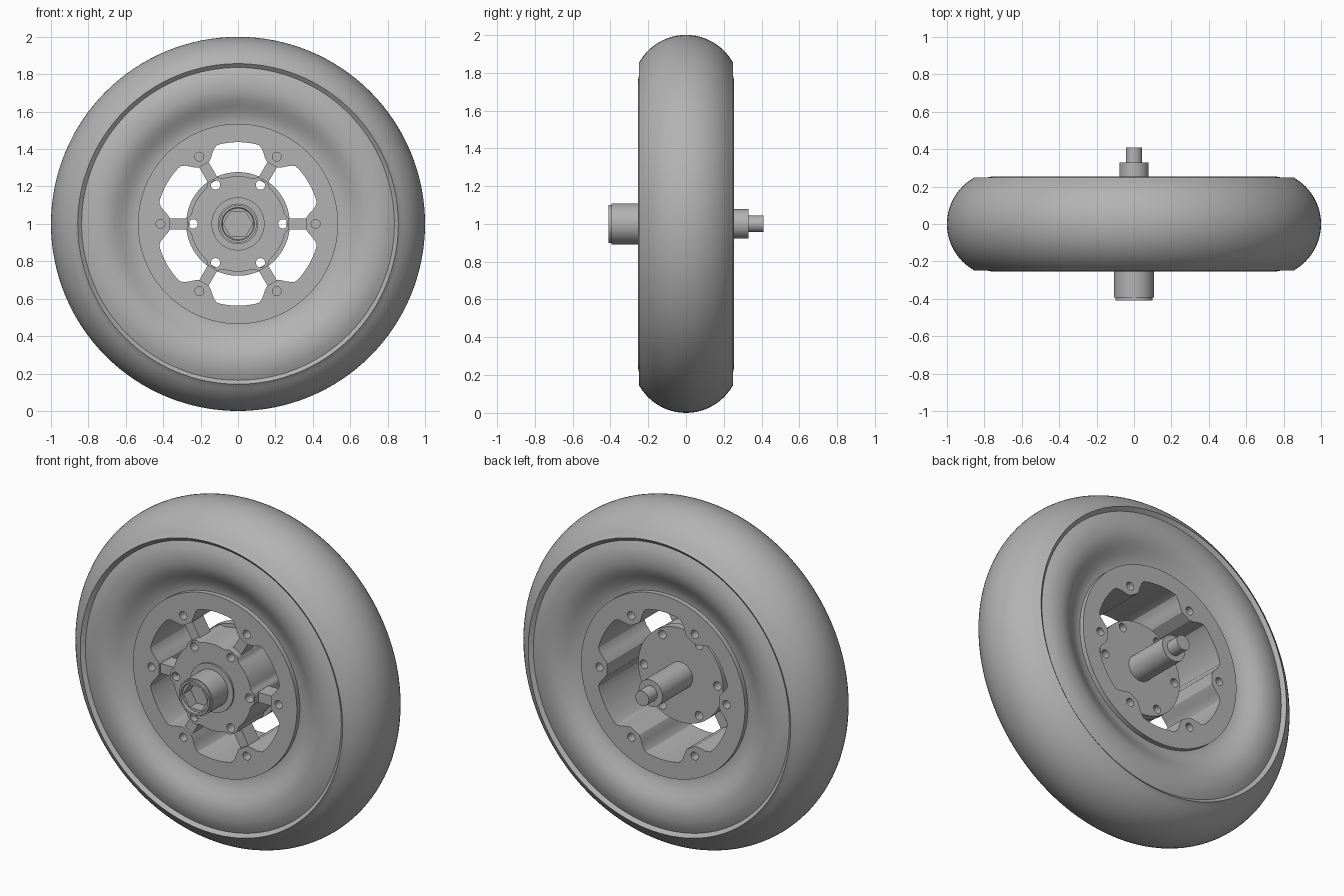
import bpy, bmesh, math
from math import cos, sin, pi

cube = bpy.data.objects.get("Cube")
if cube:
    bpy.data.objects.remove(cube, do_unlink=True)

grey = bpy.data.materials.new("plain grey")
grey.use_nodes = True
colour = (0.45, 0.45, 0.45, 1)
grey.diffuse_color = colour
grey.node_tree.nodes["Principled BSDF"].inputs["Base Color"].default_value = colour


def make(name, bm):
    bmesh.ops.recalc_face_normals(bm, faces=bm.faces)
    mesh = bpy.data.meshes.new(name)
    bm.to_mesh(mesh)
    bm.free()
    mesh.materials.append(grey)
    obj = bpy.data.objects.new(name, mesh)
    bpy.context.collection.objects.link(obj)
    return obj


def loop(bm, radius, y, n, cx=0, cz=1):
    """Ring of vertices about the y axis; radius may depend on the angle."""
    verts = []
    for i in range(n):
        a = 2 * pi * i / n
        r = radius(a) if callable(radius) else radius
        verts.append(bm.verts.new((cx + r * cos(a), y, cz + r * sin(a))))
    return verts


def bridge(bm, a, b):
    n = len(a)
    for i in range(n):
        j = (i + 1) % n
        bm.faces.new((a[i], a[j], b[j], b[i]))


def lathe(name, profile, n=64, closed=False, cx=0, cz=1):
    """Sweep (radius, y) steps; open ends are capped, closed ones joined."""
    bm = bmesh.new()
    rings = [loop(bm, r, y, n, cx, cz) for r, y in profile]
    for a, b in zip(rings, rings[1:]):
        bridge(bm, a, b)
    if closed:
        bridge(bm, rings[-1], rings[0])
    else:
        bm.faces.new(rings[0])
        bm.faces.new(rings[-1])
    return make(name, bm)


def cut(obj, cutters):
    bpy.context.view_layer.objects.active = obj
    for c in cutters:
        c.hide_render = True
        mod = obj.modifiers.new("cut", 'BOOLEAN')
        mod.operation = 'DIFFERENCE'
        mod.solver = 'EXACT'
        mod.object = c
        bpy.ops.object.modifier_apply(modifier=mod.name)
    for c in cutters:
        bpy.data.objects.remove(c, do_unlink=True)


def bolt_cutters(dist, r, y0, y1):
    return [lathe("bolt_cutter", [(r, y0), (r, y1)], 20, False,
                  dist * cos(k * pi / 3), 1 + dist * sin(k * pi / 3))
            for k in range(6)]


def lobed(at_bolt, between, start, end):
    """Six-fold radius that blends from the bolt ears to the gaps."""
    def radius(a):
        d = abs(math.degrees(a) % 60)
        d = min(d, 60 - d)
        t = max(0, min(1, (d - start) / (end - start)))
        return at_bolt + (between - at_bolt) * t * t * (3 - 2 * t)
    return radius


# Tyre: round tread, stepped lip and sidewall dipping towards the rim
R = 0.284
half = math.asin(0.245 / R)
tread = [(1 - R + R * cos(a), R * sin(a))
         for a in [half * (i / 12 - 1) for i in range(25)]]
side = [(0.857, 0.248), (0.836, 0.23), (0.80, 0.246), (0.76, 0.254),
        (0.72, 0.254), (0.69, 0.249), (0.66, 0.238), (0.63, 0.221),
        (0.60, 0.204), (0.57, 0.192), (0.545, 0.187), (0.52, 0.186)]
profile = tread + side + [(r, -y) for r, y in reversed(side)]
tyre = lathe("tyre", profile, 128, True)

# Rim: deep ring with lobed opening and bolt ears
opening = lobed(0.365, 0.437, 4, 16)
rim = lathe("rim", [(0.535, -0.215), (0.535, 0.215),
                    (opening, 0.215), (opening, -0.215)], 144, True)
cut(rim, bolt_cutters(0.415, 0.024, -0.3, -0.16) + bolt_cutters(0.415, 0.024, 0.16, 0.3))

# Hub: front flange with bolt ears, and round back plate
ears = lobed(0.274, 0.255, 5, 12)
flange = lathe("hub_flange", [(ears, -0.238), (ears, 0.01)], 144)
cut(flange, bolt_cutters(0.24, 0.025, -0.4, 0.2))
plate = lathe("hub_back_plate", [(0.277, 0.0), (0.277, 0.05)], 96)
cut(plate, bolt_cutters(0.24, 0.025, -0.3, 0.2))

# Spokes sit a little below the rim face
spokes = []
for k in range(6):
    a = k * pi / 3
    bm = bmesh.new()
    bmesh.ops.create_cube(bm, size=1)
    for v in bm.verts:
        r, w = 0.325 + 0.13 * v.co.x, 0.058 * v.co.z
        v.co = (r * cos(a) - w * sin(a), -0.15 + 0.1 * v.co.y,
                1 + r * sin(a) + w * cos(a))
    spokes.append(make("spoke", bm))

# Front boss with a collar, stepped end and hexagonal socket
boss = lathe("front_boss", [(0.142, -0.2), (0.142, -0.248), (0.108, -0.248),
                            (0.108, -0.393), (0.1, -0.393), (0.1, -0.41),
                            (0.088, -0.41), (0.084, -0.397)])
cut(boss, [lathe("hex_cutter", [(0.078, -0.5), (0.078, -0.33)], 6)])

# Rear axle
axle = lathe("rear_axle", [(0.078, 0.03), (0.078, 0.33),
                           (0.044, 0.33), (0.044, 0.41)])

# Smooth curves, sharp edges
bpy.ops.object.select_all(action='DESELECT')
for obj in [tyre, rim, flange, plate, boss, axle]:
    obj.select_set(True)
bpy.context.view_layer.objects.active = tyre
bpy.ops.object.shade_smooth_by_angle(angle=math.radians(30))
